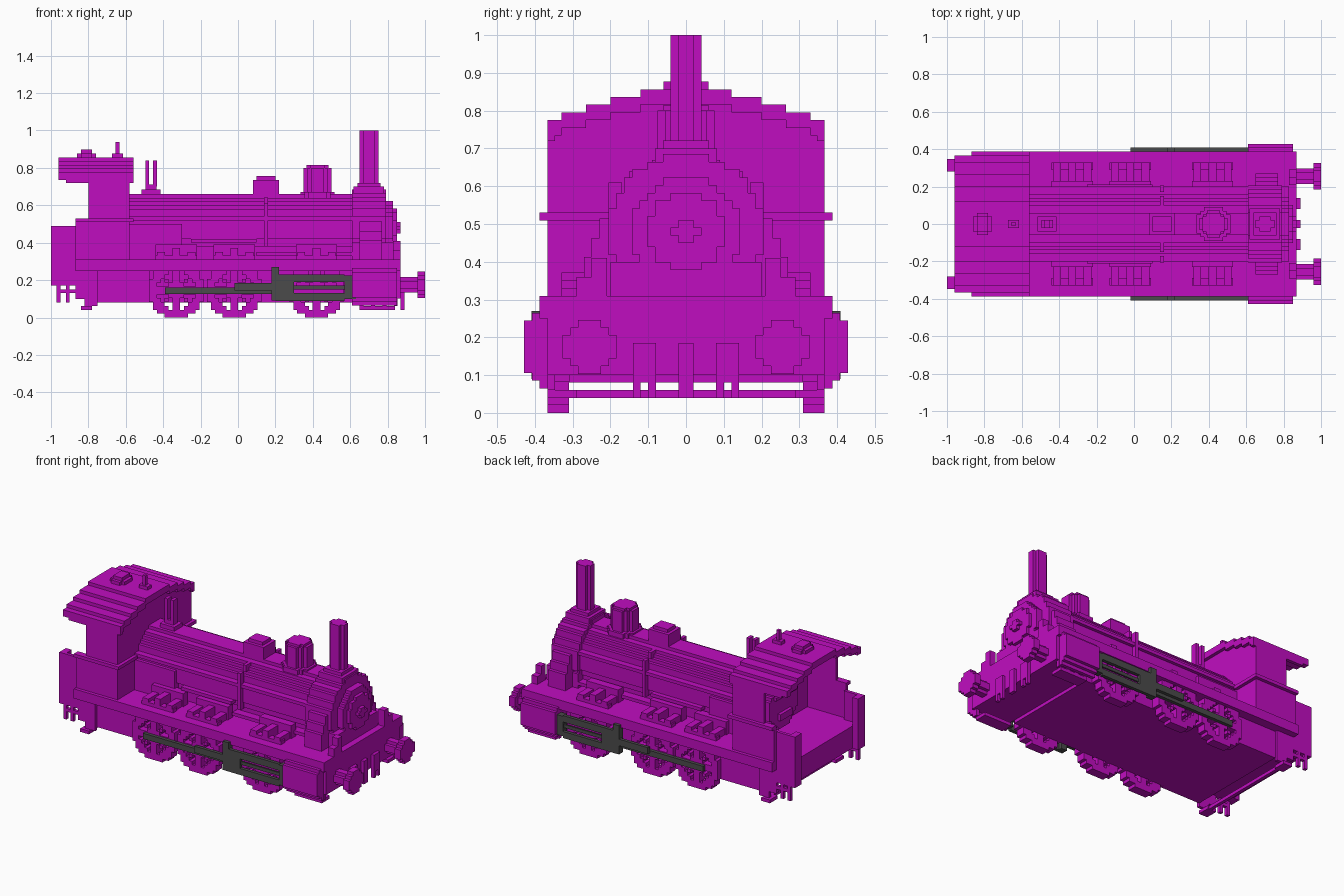
import bpy, bmesh, math
from mathutils import Matrix, Vector

if bpy.data.objects.get("Cube"):
    bpy.data.objects.remove(bpy.data.objects["Cube"], do_unlink=True)

# Shared levels and edges
CUBE = 1 / 49
PLATE = CUBE
FLOOR = 0.08
SKIRT = 0.25
DECK = 0.31
WAIST = 0.53
EAVES = 0.775
CHASSIS_SIDE = 0.31
CAB_SIDE = 0.367
DECK_SIDE = 0.388
FRAME_BACK, CAB_FRONT, SMOKEBOX_BACK, BEAM = -0.75, -0.58, 0.61, 0.87
BOILER_AXIS = (0, 0.48)
BOILER_RADIUS = 0.18
SMOKEBOX_RADIUS = 0.205


def material(name, red, green, blue):
    colour = (red, green, blue, 1)
    result = bpy.data.materials.new(name)
    result.use_nodes = True
    result.diffuse_color = colour
    result.node_tree.nodes["Principled BSDF"].inputs["Base Color"].default_value = colour
    return result


MAGENTA = material("magenta", 0.53, 0.004, 0.53)
GREY = material("dark_grey", 0.07, 0.07, 0.07)


def around(centre, half):
    return centre - half, centre + half


def up(base, height):
    return base, base + height


def mirrored(box):
    x, y, z = box
    return x, (-y[1], -y[0]), z


def make(name, *boxes, both_sides=False, paint=MAGENTA):
    """Join boxes, each given as x, y and z ranges, into one object."""
    boxes = list(boxes)
    if both_sides:
        boxes += [mirrored(box) for box in boxes]
    bm = bmesh.new()
    for box in boxes:
        middle = Vector([(low + high) / 2 for low, high in box])
        scale = Matrix.Diagonal([high - low for low, high in box] + [1])
        bmesh.ops.create_cube(bm, size=1, matrix=Matrix.Translation(middle) @ scale)
    mesh = bpy.data.meshes.new(name)
    bm.to_mesh(mesh)
    bm.free()
    mesh.materials.append(paint)
    part = bpy.data.objects.new(name, mesh)
    bpy.context.collection.objects.link(part)


def blocky(axis, centre, radius, depth, solid=None):
    """Boxes of a round section built from rows of cubes along an axis."""
    solid = solid or (lambda u, v: math.hypot(u, v) <= radius)
    count = max(2, round(2 * radius / CUBE))
    step = 2 * radius / count
    boxes = []
    for row in range(count):
        v = (row + 0.5) * step - radius
        start = None
        for column in range(count + 1):
            u = (column + 0.5) * step - radius
            filled = column < count and solid(u, v)
            if filled and start is None:
                start = u - step / 2
            if not filled and start is not None:
                across = (centre[0] + start, centre[0] + u - step / 2)
                upward = around(centre[1] + v, step / 2)
                ranges = [across, upward]
                ranges.insert("xyz".index(axis), depth)
                boxes.append(ranges)
                start = None
    return boxes


# Frame and running board
make("chassis", [(FRAME_BACK, SMOKEBOX_BACK), around(0, CHASSIS_SIDE), (FLOOR, SKIRT)])
make("front_chassis", [(SMOKEBOX_BACK, BEAM), around(0, CAB_SIDE), (FLOOR + PLATE, SKIRT)])
make("running_board", [(-BEAM, BEAM), around(0, DECK_SIDE), (SKIRT, DECK)])
make("rear_floor", [(-0.96, FRAME_BACK), around(0, CAB_SIDE - PLATE), (0.17, DECK)])
make("rear_frame", [(FRAME_BACK, -0.47), (0.3, 0.33), (FLOOR, SKIRT)], both_sides=True)
make("front_beam", [(BEAM - PLATE, BEAM), around(0, CAB_SIDE), (FLOOR + PLATE, DECK)])

# Cylinders bulge outwards in shrinking layers
make("cylinders", *[[(SMOKEBOX_BACK, 0.85), up(CAB_SIDE + layer * PLATE, PLATE),
                     around(0.175, 0.11 - layer * PLATE)] for layer in range(3)], both_sides=True)


# Spoked wheels, with splashers above them
def spoked(u, v):
    reach, thin = math.hypot(u, v), CUBE * 0.6
    straight = min(abs(u), abs(v)) < thin
    diagonal = abs(abs(u) - abs(v)) < thin
    rim = 0.105 < reach < 0.15
    return rim or reach < 2 * CUBE or (reach < 0.12 and (straight or diagonal))


for place, x in {"rear": -0.33, "middle": -0.02, "front": 0.42}.items():
    wheel = blocky("y", (x, 0.145), 0.145, (CHASSIS_SIDE, CAB_SIDE), spoked)
    make(place + "_wheels", *wheel, both_sides=True)
    make(place + "_splashers",
         [around(x, 0.11), (0.29, 0.33), up(DECK, PLATE)],
         [around(x, 0.11), (BOILER_RADIUS, 0.23), up(DECK, 4 * CUBE)],
         *[[around(x + shift * 4 * CUBE, CUBE), (0.2, 0.33), up(DECK, (3 - abs(shift)) * CUBE)]
           for shift in (-1, 0, 1)], both_sides=True)

# Dark rods and the open crosshead frame
ROD = (DECK_SIDE, DECK_SIDE + PLATE)
GUIDES = (0.2, 0.57)
make("drive_rods",
     [(-0.39, GUIDES[0]), (CAB_SIDE, DECK_SIDE), (0.125, 0.16)],
     [(-0.02, GUIDES[0]), ROD, up(0.145, 2 * CUBE)],
     [around(GUIDES[0], CUBE), (CAB_SIDE, ROD[1]), (0.09, 0.27)],
     [(GUIDES[0], 0.3), ROD, (0.1, 0.2)],
     [(0.3, GUIDES[1]), (DECK_SIDE, DECK_SIDE + PLATE / 2), up(0.15, PLATE)],
     [(GUIDES[1], SMOKEBOX_BACK + PLATE), (CAB_SIDE, ROD[1]), (0.1, 0.225)],
     *[[GUIDES, ROD, around(level, CUBE)] for level in (0.11, 0.21)],
     both_sides=True, paint=GREY)

# Boiler, smokebox and door
make("boiler", *blocky("x", BOILER_AXIS, BOILER_RADIUS, (CAB_FRONT, SMOKEBOX_BACK)))
make("boiler_foot", [(CAB_FRONT, SMOKEBOX_BACK), around(0, 0.15), (DECK, 0.42)])
make("firebox", [(CAB_FRONT, -0.3), around(0, 0.2), (DECK, 0.5)])
make("smokebox", *blocky("x", BOILER_AXIS, SMOKEBOX_RADIUS, (SMOKEBOX_BACK, 0.79)))
make("smokebox_door", *blocky("x", BOILER_AXIS, 7 * CUBE, (0.79, 0.83)),
     *blocky("x", BOILER_AXIS, 5 * CUBE, (0.83, 0.85)))
make("door_handle", *[[(0.85, BEAM), around(0, wide * CUBE), around(BOILER_AXIS[1], tall * CUBE)]
                      for wide, tall in ((1, 1.5), (2, 0.5))])
make("smokebox_saddle", [(SMOKEBOX_BACK, 0.83), around(0, 0.2), (DECK, 0.4)])
make("saddle_brackets", *[[around(0.71, 0.06), (0.15, 0.27 - layer * CUBE), up(DECK, (5 + 2.5 * layer) * CUBE)]
                          for layer in range(3)], both_sides=True)

# Boiler fittings
make("boiler_band", [around(0.15, CUBE / 2), (0.17, SMOKEBOX_RADIUS), (0.38, 0.61)],
     [around(0.15, CUBE / 2), (0.1, 0.15), up(0.6, 2 * CUBE)], both_sides=True)
make("handrails", [(CAB_FRONT, SMOKEBOX_BACK), (0.17, 0.2), around(WAIST, CUBE / 2)], both_sides=True)
make("side_pipes", [(-0.25, 0.1), (0.17, 0.21), up(0.4, PLATE)],
     [(0.1, SMOKEBOX_BACK), (0.15, 0.2), up(0.33, PLATE)], both_sides=True)

# Chimney and domes
CHIMNEY = 0.7
make("chimney_base", [around(CHIMNEY, 4 * CUBE), around(0, 4 * CUBE), (0.6, CHIMNEY)],
     [around(CHIMNEY, 3 * CUBE), around(0, 3 * CUBE), up(CHIMNEY, PLATE)])
make("chimney", [around(CHIMNEY, 0.05), around(0, CUBE), (CHIMNEY, 1)],
     [around(CHIMNEY, 0.03), around(0, 2 * CUBE), (CHIMNEY, 1)])
for label, radius, bottom, top in (("foot", 0.09, 0.6, 0.67), ("body", 0.076, 0.67, 0.8), ("cap", 0.06, 0.8, 0.815)):
    make("steam_dome_" + label, *blocky("z", (0.425, 0), radius, (bottom, top)))
make("sand_dome", [around(0.15, 0.07), around(0, 0.06), (0.6, 0.735)],
     [around(0.15, 0.05), around(0, 0.04), up(0.735, PLATE)])
WHISTLE = -0.465
make("whistle_stand", [around(WHISTLE, 0.05), around(0, 2 * CUBE), (0.63, 0.685)],
     [around(WHISTLE, 0.03), around(0, CUBE), (0.68, 0.71)])
make("whistles", *[[around(WHISTLE + shift, CUBE / 2), around(0, CUBE), (0.7, 0.84)]
                   for shift in (-CUBE, CUBE)])

# Cab walls, open at the back
WALL = (CAB_SIDE - PLATE, CAB_SIDE)
make("cab_sides", [(-0.8, CAB_FRONT), WALL, (DECK, EAVES)],
     [(-BEAM, CAB_FRONT), WALL, (DECK, WAIST)], both_sides=True)
make("cab_trim", [(-BEAM, CAB_FRONT), (WALL[0], DECK_SIDE), (WAIST - PLATE, WAIST)],
     [around(CAB_FRONT, PLATE), (0.2, DECK_SIDE), (WAIST - PLATE, WAIST)], both_sides=True)
make("rear_panels", [(-1, -BEAM), (WALL[0] - PLATE, WALL[0]), (0.27, 0.49)],
     [(-1, -0.96), (0.28, WALL[0]), (0.17, 0.49)], both_sides=True)
make("boiler_backhead", *blocky("x", BOILER_AXIS, 0.14, (-0.68, CAB_FRONT)),
     [(-0.7, -0.66), around(0, 0.06), up(0.4, 2 * CUBE)],
     [(-0.7, -0.66), around(0, 0.1), up(0.54, PLATE)])

# Arched roof: every layer is narrower and one cube higher
ROOF = (-0.96, CAB_FRONT + PLATE)
FRONT_WALL = (CAB_FRONT - PLATE, CAB_FRONT)
roof, wall = [], [[FRONT_WALL, around(0, WALL[0]), (DECK, EAVES - CUBE)]]
widths = [CAB_SIDE, 0.33, 0.265, 0.2, 0.12, 0]
for layer, (outer, inner) in enumerate(zip(widths, widths[1:])):
    top = EAVES + layer * CUBE
    roof.append([ROOF, (inner, outer), (top - 2 * CUBE, top)])
    wall.append([FRONT_WALL, around(0, outer - CUBE), (top - 2 * CUBE, top - CUBE / 2)])
make("cab_roof", *roof, both_sides=True)
make("cab_front_wall", *wall)
make("roof_eaves", [(-0.92, ROOF[1]), WALL, (0.72, EAVES - CUBE)], both_sides=True)
CROWN = EAVES + 4 * CUBE
make("roof_vent", [around(-0.81, 0.05), around(0, 0.04), up(CROWN, PLATE)],
     [around(-0.81, 0.03), around(0, 0.06), up(CROWN, PLATE)],
     [around(-0.81, 0.03), around(0, 0.04), up(CROWN, 2 * PLATE)])
make("roof_whistle", [around(-0.645, 0.03), around(0, CUBE), up(CROWN, PLATE)],
     [around(-0.645, CUBE / 2), around(0, CUBE / 2), up(CROWN, 4 * CUBE)])

# Buffers, coupling and front irons
BUFFER = (0.255, 0.175)
make("buffers", *blocky("x", BUFFER, 2 * CUBE, (BEAM, 0.96)),
     *blocky("x", BUFFER, 3.5 * CUBE, (0.96, 1)), both_sides=True)
IRON = (BEAM, BEAM + PLATE)
make("guard_irons", [IRON, around(0.11, 0.03), (FLOOR, 0.185)],
     *[[IRON, around(y, CUBE / 2), (FLOOR / 2, FLOOR)] for y in (0.09, 0.13)], both_sides=True)
make("coupling", [IRON, around(0, CUBE), (FLOOR / 2, 0.185)])
make("lamp_irons", [(0.83, BEAM), around(0.23, CUBE), (DECK, 0.41)],
     [(0.83, BEAM), around(0.27, CUBE), (DECK, 0.36)], both_sides=True)

# Steps and hangers below the frame
TREAD = up(FLOOR / 2, PLATE)
HANGER = (WALL[0] - PLATE, WALL[0])
make("front_steps", [(0.65, 0.84), (0.29, CAB_SIDE), TREAD],
     *[[up(0.65 + gap * 3 * CUBE, CUBE), WALL, (TREAD[1], 0.12)] for gap in range(4)], both_sides=True)
make("rear_steps", [(-0.84, -0.78), (0.29, CAB_SIDE), TREAD],
     [(-0.82, FRAME_BACK), HANGER, (TREAD[1], 0.18)],
     [(-BEAM, -0.82), HANGER, (0.1, 0.18)],
     [(-0.97, -BEAM), HANGER, up(0.13, PLATE)],
     *[[up(x, CUBE), HANGER, (FLOOR, 0.18)] for x in (-0.97, -0.92)], both_sides=True)
make("rear_guard_bar", [up(-0.81, PLATE), around(0, 0.3), TREAD])
